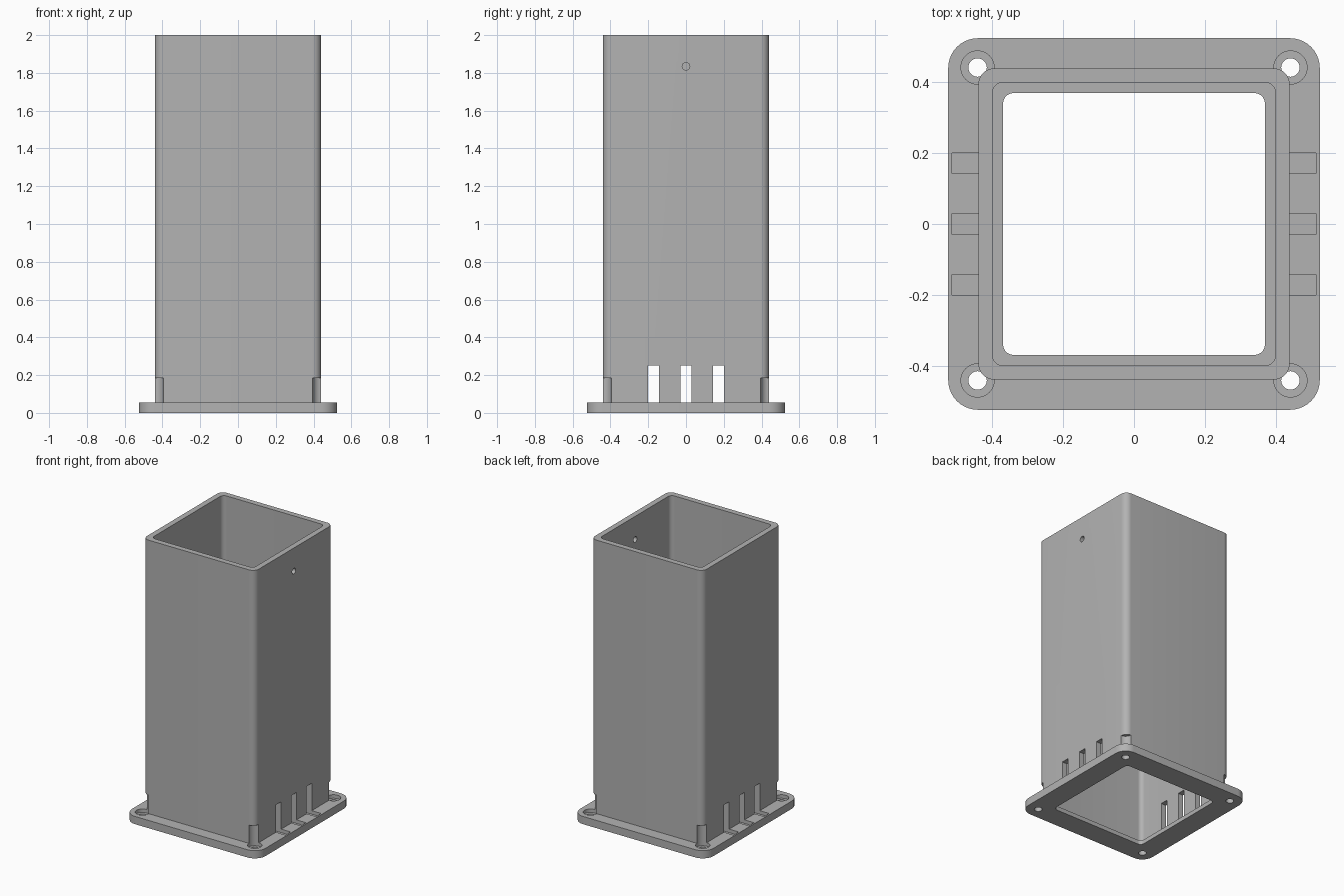
import bpy
import math

if "Cube" in bpy.data.objects:
    bpy.data.objects.remove(bpy.data.objects["Cube"], do_unlink=True)

# Main dimensions
PLATE, PLATE_TOP, HEIGHT = 0.525, 0.055, 2.0
OUTER, INNER, OPENING = 0.44, 0.40, 0.37
FLOOR = 0.03
BOLT = 0.442
ABOVE = HEIGHT + 0.1

grey = bpy.data.materials.new("plain grey")
grey.use_nodes = True
grey.diffuse_color = (0.45, 0.45, 0.45, 1)
grey.node_tree.nodes["Principled BSDF"].inputs["Base Color"].default_value = grey.diffuse_color


def prism(name, outline, z0, z1):
    """Solid prism over a counter-clockwise outline."""
    n = len(outline)
    verts = [(x, y, z) for z in (z0, z1) for x, y in outline]
    faces = [tuple(reversed(range(n))), tuple(range(n, 2 * n))]
    faces += [(i, (i + 1) % n, n + (i + 1) % n, n + i) for i in range(n)]
    mesh = bpy.data.meshes.new(name)
    mesh.from_pydata(verts, [], faces)
    mesh.materials.append(grey)
    obj = bpy.data.objects.new(name, mesh)
    bpy.context.collection.objects.link(obj)
    return obj


def rounded_square(half, radius, steps=10):
    points = []
    for corner in range(4):
        start = corner * math.pi / 2
        cx = (half - radius) * (1 if corner in (0, 3) else -1)
        cy = (half - radius) * (1 if corner in (0, 1) else -1)
        for i in range(steps + 1):
            a = start + i / steps * math.pi / 2
            points.append((cx + radius * math.cos(a), cy + radius * math.sin(a)))
    return points


def circle(x, y, radius, n=40):
    return [(x + radius * math.cos(i * math.tau / n),
             y + radius * math.sin(i * math.tau / n)) for i in range(n)]


def rectangle(x0, x1, y0, y1):
    return [(x0, y0), (x1, y0), (x1, y1), (x0, y1)]


def combine(body, tool, operation):
    """Apply a boolean and discard the tool."""
    tool.hide_render = True
    mod = body.modifiers.new("boolean", "BOOLEAN")
    mod.operation, mod.solver, mod.object = operation, "EXACT", tool
    bpy.context.view_layer.objects.active = body
    bpy.ops.object.modifier_apply(modifier=mod.name)
    bpy.data.objects.remove(tool, do_unlink=True)


# Flange plate with the square tube rising from it
body = prism("flanged_square_tube", rounded_square(PLATE, 0.084), 0, PLATE_TOP)
combine(body, prism("tube", rounded_square(OUTER, 0.046), 0.01, HEIGHT), "UNION")

# Hollow interior, leaving a narrow ledge around the bottom opening
combine(body, prism("bore", rounded_square(INNER, 0.03), FLOOR, ABOVE), "DIFFERENCE")
combine(body, prism("opening", rounded_square(OPENING, 0.03), -0.1, 0.1), "DIFFERENCE")

# Bolt holes with recesses that also bite into the tube corners
for sx in (-1, 1):
    for sy in (-1, 1):
        x, y = sx * BOLT, sy * BOLT
        combine(body, prism("recess", circle(x, y, 0.047), FLOOR, 0.185), "DIFFERENCE")
        combine(body, prism("bolt_hole", circle(x, y, 0.026), -0.1, 0.1), "DIFFERENCE")

# Three drain slots through each side wall, running out along the flange
for side in (-1, 1):
    for row in (-1, 0, 1):
        y = row * 0.172
        x0, x1 = sorted((side * 0.385, side * 0.514))
        slot = prism("slot", rectangle(x0, x1, y - 0.029, y + 0.029), FLOOR, 0.25)
        combine(body, slot, "DIFFERENCE")

# Small round hole near the top of one side wall
pin = prism("pin_hole", circle(0, 0, 0.02, 32), -0.1, 0.1)
pin.rotation_euler = (0, math.pi / 2, 0)
pin.location = (0.42, 0, 1.835)
bpy.context.view_layer.update()
combine(body, pin, "DIFFERENCE")

# Smooth rounded corners, crisp edges
bpy.ops.object.select_all(action="DESELECT")
body.select_set(True)
bpy.context.view_layer.objects.active = body
bpy.ops.object.shade_smooth_by_angle(angle=math.radians(30))
